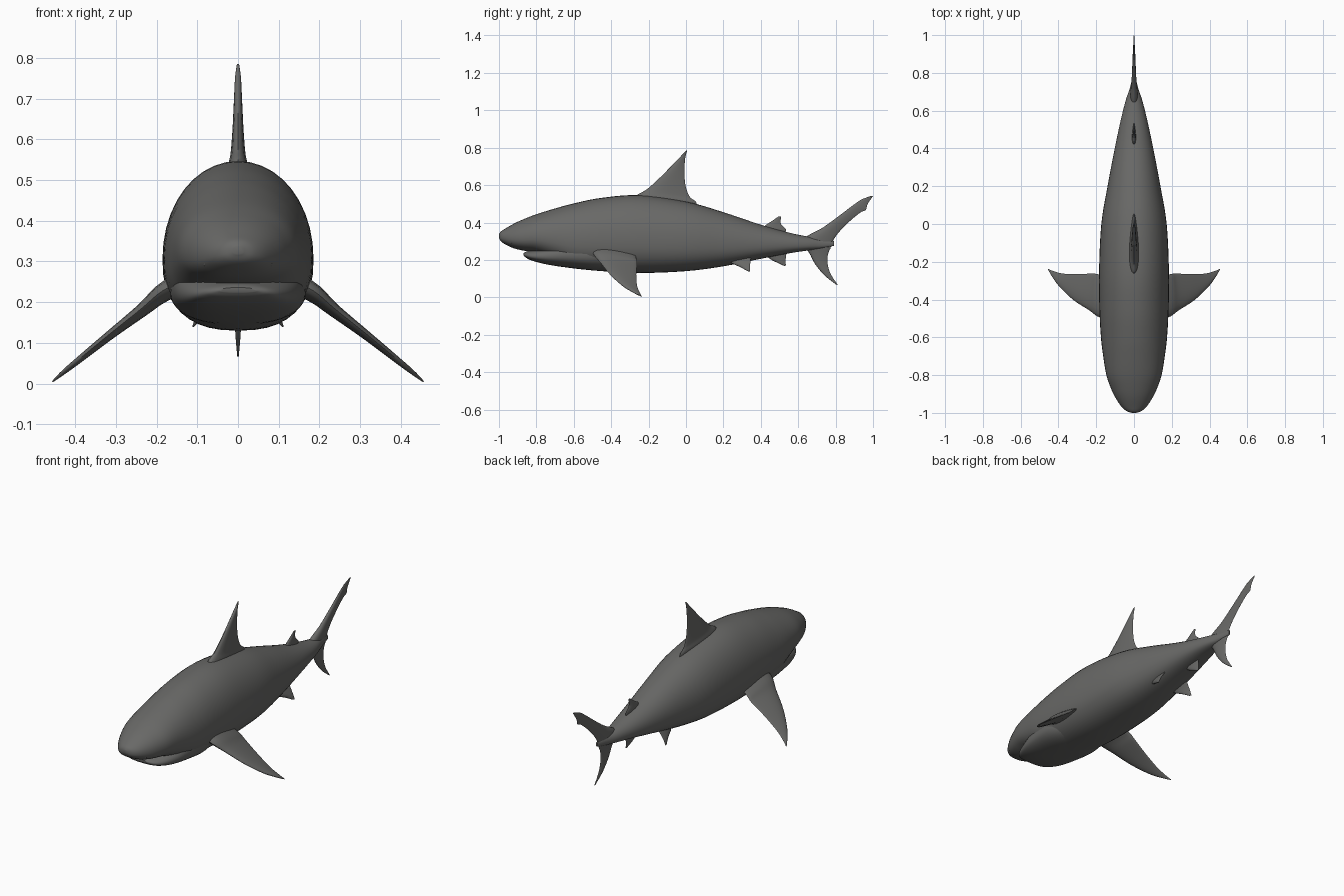
import bpy, bmesh, math
from mathutils import Vector

if "Cube" in bpy.data.objects:
    bpy.data.objects.remove(bpy.data.objects["Cube"], do_unlink=True)

grey = bpy.data.materials.new("shark grey")
grey.use_nodes = True
grey.diffuse_color = (0.14, 0.14, 0.135, 1)
bsdf = grey.node_tree.nodes["Principled BSDF"]
bsdf.inputs["Base Color"].default_value = grey.diffuse_color
bsdf.inputs["Roughness"].default_value = 0.7


def resample(rows, steps):
    """Smooth curve through rows of values."""
    rows = [Vector(r) for r in rows]
    out = []
    for i in range(len(rows) - 1):
        a, b = rows[max(i - 1, 0)], rows[i]
        c, d = rows[i + 1], rows[min(i + 2, len(rows) - 1)]
        for k in range(steps):
            t = k / steps
            out.append(b + (c - a) * t / 2 + (a * 2 - b * 5 + c * 4 - d) * t * t / 2
                       + (b * 3 - a - c * 3 + d) * t ** 3 / 2)
    return out + [rows[-1]]


def loft(name, rings):
    """Skin closed rings and cap both ends."""
    bm = bmesh.new()
    loops = [[bm.verts.new(p) for p in ring] for ring in rings]
    n = len(loops[0])
    for a, b in zip(loops, loops[1:]):
        for i in range(n):
            j = (i + 1) % n
            bm.faces.new((a[i], a[j], b[j], b[i]))
    bm.faces.new(loops[0])
    bm.faces.new(loops[-1])
    bmesh.ops.recalc_face_normals(bm, faces=bm.faces)
    mesh = bpy.data.meshes.new(name)
    bm.to_mesh(mesh)
    bm.free()
    mesh.materials.append(grey)
    obj = bpy.data.objects.new(name, mesh)
    bpy.context.collection.objects.link(obj)
    smooth(obj)
    return obj


def smooth(obj):
    bpy.ops.object.select_all(action='DESELECT')
    obj.select_set(True)
    bpy.context.view_layer.objects.active = obj
    bpy.ops.object.shade_smooth_by_angle(angle=math.radians(50))


def trunk(name, stations, sides=40):
    """Stations: y, bottom, top, half width. The belly is fuller than the back."""
    rings = []
    for y, low, high, w in resample(stations, 5):
        mid = low + (high - low) * 0.42
        ring = []
        for i in range(sides):
            a = 2 * math.pi * i / sides
            c, s = math.cos(a), math.sin(a)
            e = 0.98 if s > 0 else 0.82
            x = w * math.copysign(abs(c) ** e, c)
            z = mid + (high - mid if s > 0 else mid - low) * math.copysign(abs(s) ** e, s)
            ring.append((x, y, z))
        rings.append(ring)
    return loft(name, rings)


def fin(name, stations, normal=(1, 0, 0), steps=5, sides=20):
    """Stations: leading point, trailing point, half thickness, root to tip."""
    rows = [tuple(a) + tuple(b) + (h,) for a, b, h in stations]
    n = Vector(normal).normalized()
    rings = []
    for r in resample(rows, steps):
        lead, trail, h = Vector(r[0:3]), Vector(r[3:6]), r[6]
        ring = []
        for i in range(sides):
            a = 2 * math.pi * i / sides
            t = (1 - math.cos(a)) / 2
            ring.append(lead.lerp(trail, t) + n * h * math.sin(a) * (1.25 - 0.8 * t))
        rings.append(ring)
    return loft(name, rings)


def middle_fin(name, stations, steps=5):
    return fin(name, [((0, *a), (0, *b), h) for a, b, h in stations], steps=steps)


# Body with the overhanging snout
trunk("body", [
    (-1.0, .318, .338, .012), (-.99, .300, .352, .04), (-.965, .282, .368, .068),
    (-.92, .262, .394, .098), (-.87, .250, .417, .122), (-.8, .238, .444, .146),
    (-.7, .200, .475, .163), (-.6, .158, .502, .175), (-.45, .140, .532, .183),
    (-.25, .130, .546, .185), (0, .140, .512, .173), (.2, .166, .455, .140),
    (.4, .206, .388, .102), (.55, .235, .346, .070), (.65, .250, .325, .045),
    (.72, .260, .312, .022), (.79, .275, .300, .005)])

# Lower jaw, leaving a mouth crease under the snout
trunk("lower_jaw", [
    (-.868, .224, .236, .045), (-.855, .211, .244, .078), (-.82, .195, .255, .108),
    (-.75, .177, .28, .137), (-.65, .161, .32, .158), (-.5, .145, .35, .165),
    (-.35, .145, .35, .12)])

# Fins on the centre line
middle_fin("dorsal_fin", [
    ((-.31, .50), (.05, .47), .035), ((-.26, .548), (.055, .508), .027),
    ((-.21, .577), (.02, .538), .020), ((-.15, .63), (-.003, .60), .015),
    ((-.08, .70), (-.008, .68), .011), ((-.03, .752), (-.004, .745), .008),
    ((.0, .785), (.006, .785), .003)])
middle_fin("second_dorsal_fin", [
    ((.40, .35), (.52, .33), .014), ((.425, .385), (.535, .362), .010),
    ((.46, .408), (.508, .392), .007), ((.495, .433), (.508, .433), .002)])
middle_fin("anal_fin", [
    ((.41, .24), (.54, .26), .013), ((.45, .205), (.535, .222), .010),
    ((.49, .184), (.532, .190), .007), ((.525, .168), (.535, .170), .002)])
middle_fin("tail_upper_lobe", [
    ((.60, .30), (.77, .255), .024), ((.66, .335), (.785, .30), .020),
    ((.73, .372), (.815, .345), .014), ((.82, .437), (.868, .400), .010),
    ((.89, .490), (.930, .452), .007), ((.925, .515), (.962, .468), .005),
    ((.945, .526), (.970, .497), .004), ((.99, .543), (1.0, .541), .002)])
middle_fin("tail_lower_lobe", [
    ((.62, .29), (.79, .31), .022), ((.66, .235), (.762, .24), .014),
    ((.69, .178), (.756, .19), .010), ((.74, .118), (.772, .128), .007),
    ((.805, .066), (.812, .066), .002)])

# Paired fins and nostril flaps
for side, s in (("left", 1), ("right", -1)):
    fin(side + "_pectoral_fin", [
        ((s * .12, -.50, .26), (s * .13, -.28, .25), .032),
        ((s * .185, -.493, .228), (s * .195, -.265, .205), .024),
        ((s * .24, -.455, .182), (s * .225, -.262, .178), .017),
        ((s * .32, -.403, .118), (s * .30, -.266, .124), .012),
        ((s * .39, -.337, .060), (s * .38, -.262, .064), .009),
        ((s * .43, -.283, .027), (s * .43, -.248, .026), .006),
        ((s * .455, -.241, .005), (s * .456, -.236, .005), .002)], (s * .6, 0, .8))
    fin(side + "_pelvic_fin", [
        ((s * .05, .21, .22), (s * .06, .35, .24), .014),
        ((s * .075, .24, .186), (s * .085, .345, .195), .010),
        ((s * .092, .29, .162), (s * .102, .342, .165), .007),
        ((s * .11, .33, .140), (s * .112, .342, .139), .002)], (s * .8, 0, .5))
    bpy.ops.mesh.primitive_uv_sphere_add(segments=16, ring_count=8, radius=1,
                                         location=(s * .072, -.930, .296),
                                         rotation=(0, s * .5, s * .7))
    flap = bpy.context.object
    flap.name = side + "_nostril_flap"
    flap.scale = (.016, .012, .006)
    flap.data.materials.append(grey)
    smooth(flap)
